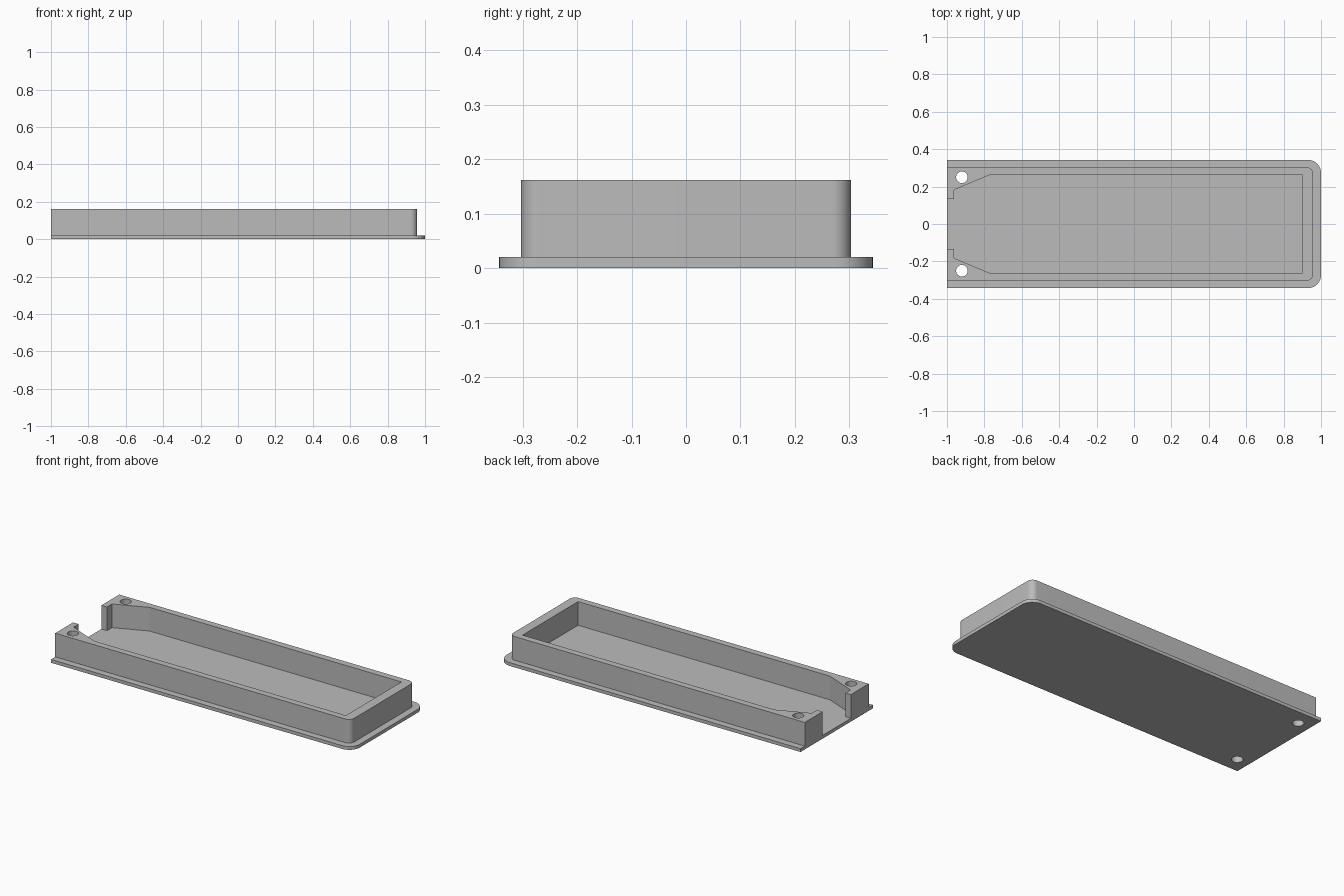
import bpy, bmesh
from math import sin, cos, pi, radians

cube = bpy.data.objects.get("Cube")
if cube:
    bpy.data.objects.remove(cube, do_unlink=True)

grey = bpy.data.materials.new("plain grey")
grey.use_nodes = True
grey.diffuse_color = (0.5, 0.5, 0.5, 1)
grey.node_tree.nodes["Principled BSDF"].inputs["Base Color"].default_value = (0.5, 0.5, 0.5, 1)

FLOOR, TOP = 0.02, 0.162


def arc(cx, cy, r, start, end, steps):
    """Points along a circular arc, angles in degrees."""
    angles = [radians(start + (end - start) * i / steps) for i in range(steps + 1)]
    return [(cx + r * cos(a), cy + r * sin(a)) for a in angles]


def mirrored(half):
    """Close a lower half outline with its reflection across y = 0."""
    return half + [(x, -y) for x, y in reversed(half)]


def extrude(name, outline, z0, z1):
    bm = bmesh.new()
    face = bm.faces.new([bm.verts.new((x, y, z0)) for x, y in outline])
    new = bmesh.ops.extrude_face_region(bm, geom=[face])["geom"]
    verts = [v for v in new if isinstance(v, bmesh.types.BMVert)]
    bmesh.ops.translate(bm, verts=verts, vec=(0, 0, z1 - z0))
    bmesh.ops.recalc_face_normals(bm, faces=bm.faces)
    mesh = bpy.data.meshes.new(name)
    bm.to_mesh(mesh)
    bm.free()
    mesh.materials.append(grey)
    obj = bpy.data.objects.new(name, mesh)
    bpy.context.collection.objects.link(obj)
    return obj


def rounded_end(x, y, r):
    """Lower half of a plate: square at the open end, rounded at the other."""
    return [(-1, -y)] + arc(x - r, -y + r, r, -90, 0, 12)


# Base plate with its projecting rim
base_plate = extrude("base_plate", mirrored(rounded_end(1, 0.343, 0.07)), 0, FLOOR)

# Tray wall: outer outline, then back along the cavity and mouth
cavity = [(0.9, -0.263), (-0.77, -0.263), (-0.963, -0.182), (-0.963, -0.134), (-1, -0.134)]
outer = mirrored(rounded_end(0.958, 0.303, 0.035))
inner = [(x, -y) for x, y in reversed(cavity)] + cavity
tray_wall = extrude("tray_wall", outer + inner, FLOOR, TOP)

# Screw holes through the two corner blocks and the plate
for side, y in (("right", -0.25), ("left", 0.25)):
    cutter = extrude(side + "_hole_cutter", arc(-0.92, y, 0.031, 0, 348.75, 31), -0.1, 0.3)
    cutter.hide_render = True
    for part in (base_plate, tray_wall):
        hole = part.modifiers.new(side + " screw hole", "BOOLEAN")
        hole.operation = "DIFFERENCE"
        hole.solver = "EXACT"
        hole.object = cutter
        bpy.context.view_layer.objects.active = part
        bpy.ops.object.modifier_apply(modifier=hole.name)
    bpy.data.objects.remove(cutter, do_unlink=True)

# Smooth the rounded corners and holes, keep the edges sharp
bpy.ops.object.select_all(action="DESELECT")
for part in (base_plate, tray_wall):
    part.select_set(True)
bpy.ops.object.shade_smooth_by_angle(angle=radians(20))
